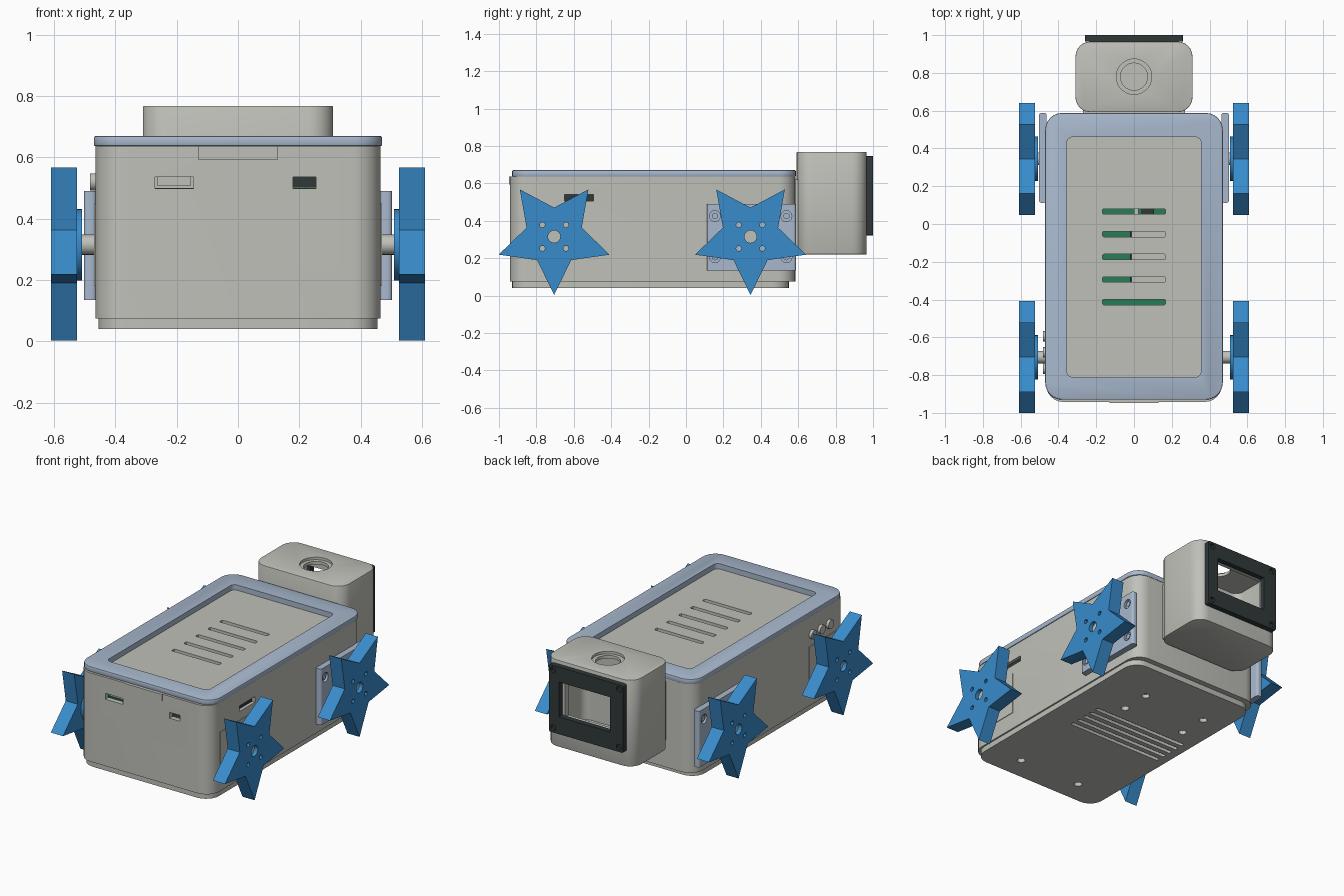
import bpy, bmesh
from math import sin, cos, pi, radians

cube = bpy.data.objects.get("Cube")
if cube:
    bpy.data.objects.remove(cube, do_unlink=True)


def material(name, rgb):
    m = bpy.data.materials.new(name)
    m.use_nodes = True
    m.diffuse_color = (*rgb, 1)
    m.node_tree.nodes["Principled BSDF"].inputs["Base Color"].default_value = (*rgb, 1)
    return m


GREY = material("warm_grey", (0.53, 0.53, 0.49))
PALE = material("pale_blue", (0.39, 0.48, 0.61))
BLUE = material("bright_blue", (0.04, 0.26, 0.6))
DARK = material("charcoal", (0.03, 0.04, 0.04))
GREEN = material("board_green", (0.02, 0.2, 0.09))


def rect(u0, u1, v0, v1, r=0.0, n=6):
    """Outline of a rectangle with rounded corners."""
    if r == 0:
        return [(u0, v0), (u1, v0), (u1, v1), (u0, v1)]
    corners = [(u1 - r, v1 - r), (u0 + r, v1 - r), (u0 + r, v0 + r), (u1 - r, v0 + r)]
    return [(cu + r * cos((k + i / n) * pi / 2), cv + r * sin((k + i / n) * pi / 2))
            for k, (cu, cv) in enumerate(corners) for i in range(n + 1)]


def circle(u, v, r, n=28):
    return [(u + r * cos(2 * pi * i / n), v + r * sin(2 * pi * i / n)) for i in range(n)]


def star(u, v, outer, inner):
    """Five-pointed outline with one tip pointing down."""
    return [(u + r * cos(a), v + r * sin(a)) for i in range(10)
            for r, a in [(inner if i % 2 else outer, -pi / 2 + i * pi / 5)]]


def prism(name, outline, lo, hi, axis="z", mat=None, bevel=0):
    """Extrude an outline: z takes (x, y), x takes (y, z), y takes (x, z)."""
    place = {"z": lambda u, v, w: (u, v, w),
             "x": lambda u, v, w: (w, u, v),
             "y": lambda u, v, w: (u, w, v)}[axis]
    bm = bmesh.new()
    a = [bm.verts.new(place(u, v, lo)) for u, v in outline]
    b = [bm.verts.new(place(u, v, hi)) for u, v in outline]
    bm.faces.new(a)
    bm.faces.new(b[::-1])
    for i in range(len(a)):
        j = (i + 1) % len(a)
        bm.faces.new((a[i], a[j], b[j], b[i]))
    bmesh.ops.recalc_face_normals(bm, faces=bm.faces)
    if bevel:
        edges = [e for f in bm.faces if len(f.verts) > 4 for e in f.edges]
        bmesh.ops.bevel(bm, geom=edges, offset=bevel, segments=2, profile=0.5, affect="EDGES")
    mesh = bpy.data.meshes.new(name)
    bm.to_mesh(mesh)
    bm.free()
    ob = bpy.data.objects.new(name, mesh)
    bpy.context.collection.objects.link(ob)
    if mat:
        mesh.materials.append(mat)
    return ob


def cut(ob, outline, lo, hi, axis="z"):
    """Cut an extruded outline out of a part."""
    cutter = prism("cutter", outline, lo, hi, axis)
    cutter.hide_render = True
    mod = ob.modifiers.new("cut", "BOOLEAN")
    mod.operation, mod.solver, mod.object = "DIFFERENCE", "EXACT", cutter
    bpy.context.view_layer.objects.active = ob
    bpy.ops.object.modifier_apply(modifier=mod.name)
    bpy.data.objects.remove(cutter, do_unlink=True)


# Hollow body shell with ports at the front and a card slot on one side
body = prism("body_shell", rect(-.465, .465, -.942, .585, .09), .075, .637, mat=GREY)
cut(body, rect(-.43, .43, -.91, .55, .06), .05, .7)
for x0, x1 in [(-.27, -.145), (.18, .255)]:
    cut(body, rect(x0, x1, .498, .535), -1, -.88, "y")
cut(body, rect(-.65, -.495, .505, .54), .4, .5, "x")
prism("front_latch", rect(-.13, .13, .593, .637), -.947, -.93, "y", GREY)

# Bottom plate with vents and screw holes
base = prism("bottom_plate", rect(-.455, .455, -.93, .55, .09), .04, .076, mat=GREY)
for i in range(5):
    y = -.25 + i * .056
    cut(base, rect(-.4, .27, y - .012, y + .012, .011, 3), 0, .1)
for x, y in [(.22, -.78), (-.22, -.78), (.145, .28), (.145, .09), (-.3, .09), (-.3, .28)]:
    cut(base, circle(x, y, .024, 16), 0, .065)

# Lid: raised rim around a recessed, vented panel
rim = prism("lid_rim", rect(-.47, .47, -.93, .588, .09), .636, .67, mat=PALE, bevel=.006)
cut(rim, rect(-.355, .355, -.81, .46, .03), .6, .7)
panel = prism("lid_panel", rect(-.42, .42, -.9, .54, .06), .615, .6365, mat=GREY)
for i in range(5):
    y = .066 - i * .12
    cut(panel, rect(-.167, .167, y - .014, y + .014, .008, 3), .6, .7)

# Circuit board and components seen through the openings
prism("circuit_board", rect(-.42, .42, -.9, .12), .482, .5, mat=GREEN)
prism("grey_module", rect(-.01, .22, -.36, 0), .5, .56, mat=GREY)
prism("module_edge", rect(-.022, -.01, -.36, 0), .5, .56, mat=DARK)
prism("black_chip", rect(.04, .105, .03, .1), .5, .54, mat=DARK)
prism("pin_header", rect(.0, .025, .05, .09), .5, .53, mat=GREY)
prism("front_connector", rect(.17, .265, -.905, -.82), .502, .54, mat=DARK)
prism("front_socket", rect(-.262, -.155, -.905, -.8), .506, .55, mat=GREY)
prism("card_reader", rect(.36, .445, -.66, -.485), .502, .545, mat=DARK)

# Row of push buttons on one side
for i in range(3):
    prism("side_button", circle(-.595 - i * .085, .52, .028), -.483, -.45, "x", GREY)

# Hollow head with a round opening on top
head = prism("head_shell", rect(-.31, .31, .592, .966, .08), .22, .768, mat=GREY, bevel=.004)
cut(head, rect(-.275, .275, .625, .93, .05), .255, .733)
cut(head, rect(-.19, .17, .42, .66), .9, 1.1, "y")
cut(head, circle(0, .78, .072), .7, .9)
cut(head, circle(0, .78, .094), .752, .9)
prism("neck", rect(-.27, .27, .57, .6), .25, .62, mat=GREY)

# Display frame on the back of the head
frame = prism("display_frame", rect(-.26, .26, .32, .745, .01, 3), .966, 1, "y", DARK)
cut(frame, rect(-.168, .19, .43, .65), .9, 1.1, "y")
for x in (-.23, .23):
    for z in (.35, .715):
        cut(frame, circle(x, z, .018, 16), .985, 1.1, "y")


def span(side, a, b):
    """Range along x on the given side."""
    return sorted((side * a, side * b))


for side in (-1, 1):
    # Motor mount beside each rear wheel
    mount = prism("motor_mount", rect(*span(side, .462, .503), .112, .588, .014, 4),
                  .135, .49, mat=PALE)
    for y in (.155, .537):
        for z in (.205, .425):
            cut(mount, circle(y, z, .029, 18), *span(side, .488, .6), "x")
            prism("mount_screw", circle(y, z, .017, 12), *span(side, .48, .497), "x", PALE)
    # Motor cover beside each front wheel
    prism("motor_cover", rect(-.845, -.565, .18, .45), *span(side, .46, .469), "x", GREY)

    # Star wheels with hubs, bolt holes and axles
    for y in (-.705, .345):
        wheel = prism("star_wheel", star(y, .315, .312, .155), *span(side, .525, .61), "x", BLUE)
        hub = prism("wheel_hub", circle(y, .315, .117), *span(side, .508, .526), "x", BLUE)
        for part in (wheel, hub):
            cut(part, circle(y, .315, .033, 20), *span(side, .45, .7), "x")
            for dy in (-.063, .063):
                for dz in (-.063, .063):
                    cut(part, circle(y + dy, .315 + dz, .014, 12), *span(side, .45, .7), "x")
        prism("axle", circle(y, .315, .033, 20), *span(side, .44, .585), "x", GREY)

# Smooth round walls, keep edges sharp
for ob in bpy.context.scene.objects:
    if ob.type == "MESH":
        bpy.ops.object.select_all(action="DESELECT")
        ob.select_set(True)
        bpy.context.view_layer.objects.active = ob
        bpy.ops.object.shade_smooth_by_angle(angle=radians(30))
